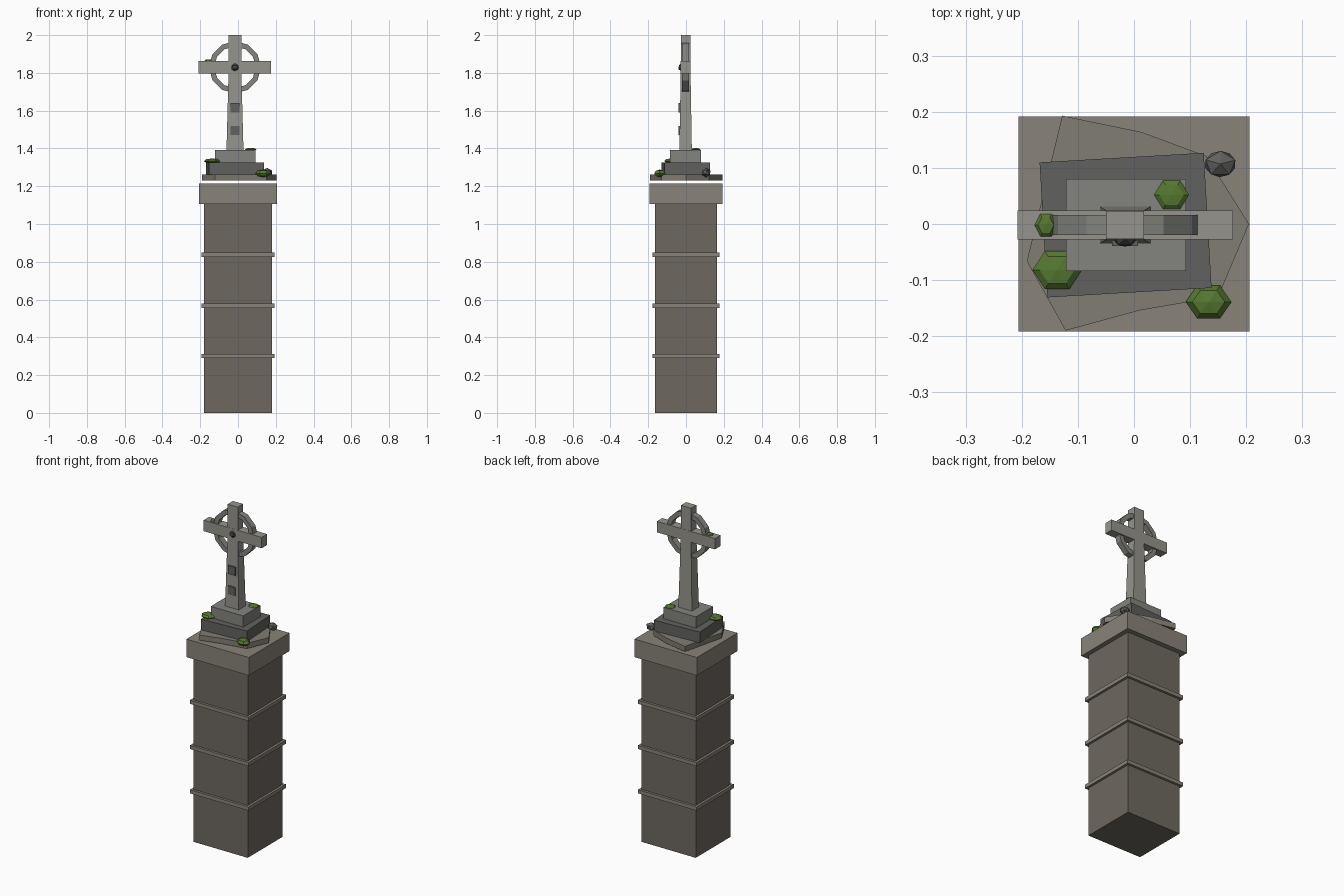
import bpy, bmesh, math
from mathutils import Matrix

if "Cube" in bpy.data.objects:
    bpy.data.objects.remove(bpy.data.objects["Cube"])


def material(name, rgb):
    m = bpy.data.materials.new(name)
    m.diffuse_color = (*rgb, 1)
    m.use_nodes = True
    m.node_tree.nodes["Principled BSDF"].inputs["Base Color"].default_value = m.diffuse_color
    return m


PILLAR = material("pillar_stone", (0.155, 0.138, 0.117))
TRIM = material("trim_stone", (0.25, 0.228, 0.192))
SLAB = material("slab_stone", (0.22, 0.205, 0.17))
PALE = material("pale_stone", (0.30, 0.295, 0.262))
STEP = material("step_stone", (0.23, 0.23, 0.21))
DARK = material("dark_stone", (0.12, 0.12, 0.115))
BOSS = material("boss_stone", (0.06, 0.06, 0.06))
MOSS = material("moss", (0.09, 0.19, 0.03))
CX, CY = -0.016, -0.002  # axis of the cross


def finish(name, bm, mat):
    bmesh.ops.recalc_face_normals(bm, faces=bm.faces)
    me = bpy.data.meshes.new(name)
    bm.to_mesh(me)
    bm.free()
    me.materials.append(mat)
    ob = bpy.data.objects.new(name, me)
    bpy.context.collection.objects.link(ob)
    return ob


def box(name, mat, x, y, z0, z1, w, d, top=None, rot=0):
    """Box from z0 to z1; top=(w, d) tapers it."""
    bm = bmesh.new()
    bmesh.ops.create_cube(bm, size=1)
    tw, td = top or (w, d)
    for v in bm.verts:
        up = v.co.z > 0
        v.co.x *= tw if up else w
        v.co.y *= td if up else d
        v.co.z = z1 if up else z0
    bm.transform(Matrix.Translation((x, y, 0)) @ Matrix.Rotation(rot, 4, 'Z'))
    return finish(name, bm, mat)


def lump(name, mat, loc, size, rot=0):
    """Flattened six-sided blob."""
    bm = bmesh.new()
    bmesh.ops.create_uvsphere(bm, u_segments=6, v_segments=4, radius=1)
    bm.transform(Matrix.Translation(loc) @ Matrix.Diagonal((*size, 1))
                 @ Matrix.Rotation(rot, 4, 'Z'))
    return finish(name, bm, mat)


def pebble(name, mat, loc, size):
    bm = bmesh.new()
    bmesh.ops.create_icosphere(bm, subdivisions=1, radius=1)
    bm.transform(Matrix.Translation(loc) @ Matrix.Diagonal((*size, 1))
                 @ Matrix.Rotation(0.3, 4, 'Z'))
    return finish(name, bm, mat)


# Pillar with bands and cap
box("pillar", PILLAR, 0, 0, 0, 1.107, 0.358, 0.327)
for i, z in enumerate((0.302, 0.567, 0.837)):
    box(f"pillar_band_{i + 1}", TRIM, 0, 0, z - 0.011, z + 0.011, 0.386, 0.355)
box("pillar_cap", TRIM, 0, 0, 1.107, 1.215, 0.412, 0.384)

# Irregular nine-sided slab
outline = [(0.205, 0), (0.129, 0.121), (0.013, 0.164), (-0.128, 0.193),
           (-0.16, 0.06), (-0.191, -0.066), (-0.122, -0.19),
           (0.01, -0.154), (0.15, -0.13)]
bm = bmesh.new()
face = bm.faces.new([bm.verts.new((x, y, 1.229)) for x, y in outline])
ext = bmesh.ops.extrude_face_region(bm, geom=[face], use_keep_orig=True)
for v in ext["geom"]:
    if isinstance(v, bmesh.types.BMVert):
        v.co.z = 1.261
finish("ground_slab", bm, SLAB)

# Stepped base
box("lower_step", DARK, -0.015, CY, 1.26, 1.325, 0.293, 0.241, rot=0.058)
box("upper_step", STEP, -0.014, CY, 1.325, 1.392, 0.214, 0.164)

# Cross: tapered shaft, head and arms
box("cross_shaft", PALE, CX, CY, 1.392, 1.80, 0.09, 0.066, top=(0.068, 0.052))
box("cross_head", PALE, CX, CY, 1.80, 2.0, 0.067, 0.05)
box("cross_arms", PALE, CX, CY, 1.797, 1.862, 0.384, 0.052)

# Twelve-sided ring with a rectangular section
bm = bmesh.new()
section = [(0.138, -0.018), (0.138, 0.018), (0.11, 0.018), (0.11, -0.018)]
N = 12
rings = []
for i in range(N):
    a = 2 * math.pi * i / N
    rings.append([bm.verts.new((CX + r * math.cos(a), CY + y, 1.83 + r * math.sin(a)))
                  for r, y in section])
for i in range(N):
    a, b = rings[i], rings[(i + 1) % N]
    for j in range(4):
        k = (j + 1) % 4
        bm.faces.new((a[j], a[k], b[k], b[j]))
finish("cross_ring", bm, STEP)

# Central boss and carved panels on the front
pebble("boss", BOSS, (CX, -0.026, 1.83), (0.022, 0.016, 0.022))
for i, z in enumerate((1.495, 1.616)):
    box(f"carved_panel_{i + 1}", DARK, CX, -0.032, z - 0.025, z + 0.025, 0.047, 0.014)

# Moss clumps and loose stone
lump("moss_step_back", MOSS, (0.067, 0.052, 1.394), (0.031, 0.029, 0.009), math.pi / 6)
lump("moss_step_front", MOSS, (-0.137, -0.082, 1.333), (0.044, 0.039, 0.014), math.pi / 6)
lump("moss_slab", MOSS, (0.133, -0.139, 1.268), (0.041, 0.034, 0.02), math.pi / 6)
lump("moss_arm", MOSS, (-0.157, CY, 1.864), (0.02, 0.023, 0.008), math.pi / 6)
pebble("loose_stone", DARK, (0.154, 0.107, 1.272), (0.031, 0.026, 0.025))
